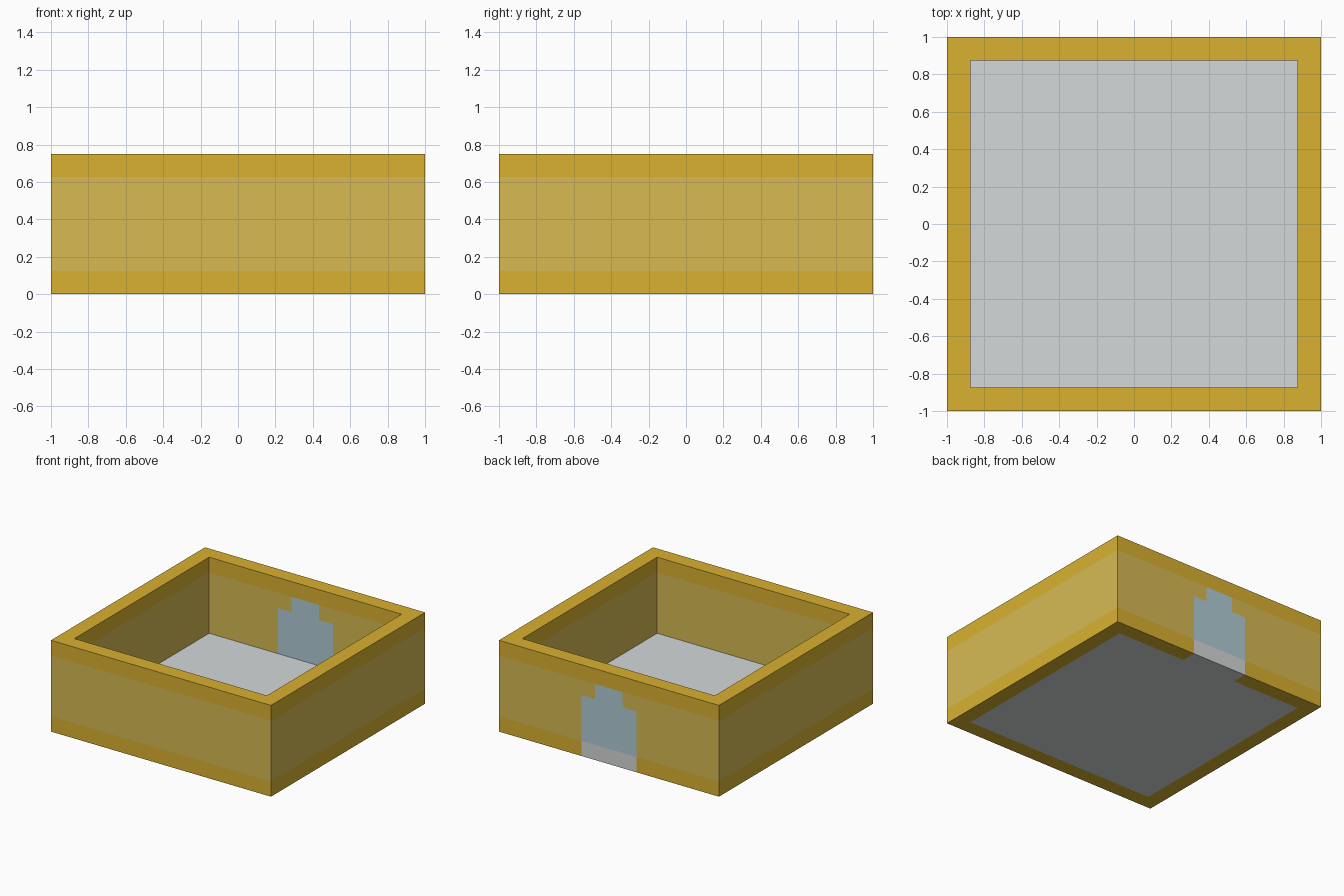
import bpy
import bmesh
from mathutils import Vector

WALL, HEIGHT = 0.125, 0.75
INNER = 1 - WALL
BAND_LOW, BAND_HIGH = WALL, HEIGHT - WALL
DOOR_HALF, DOOR_SHOULDER = 0.25, 0.5

if "Cube" in bpy.data.objects:
    bpy.data.objects.remove(bpy.data.objects["Cube"])


def material(name, srgb):
    linear = [((c / 255 + 0.055) / 1.055) ** 2.4 for c in srgb]
    mat = bpy.data.materials.new(name)
    mat.use_nodes = True
    mat.diffuse_color = (*linear, 1)
    mat.node_tree.nodes["Principled BSDF"].inputs["Base Color"].default_value = (*linear, 1)
    return mat


GOLD, TAN, GREY, BLUE = range(4)
materials = [
    material("gold trim", (217, 177, 48)),
    material("tan wall", (215, 186, 84)),
    material("grey floor", (213, 216, 216)),
    material("blue doorway", (176, 205, 213)),
]


def choose_colour(face):
    """Pick the colour of a face from its place and direction."""
    c, n = face.calc_center_median(), face.normal
    x, y, z = abs(c.x), abs(c.y), c.z
    if abs(n.z) > 0.5:
        # Rim, floor and underside; the floor runs out under the doorway
        on_floor = (x < INNER and y < INNER) or (x < DOOR_HALF and c.y > 0)
        return GREY if on_floor and z < BAND_HIGH else GOLD
    if abs(n.y) > 0.5 and c.y > 0:
        # Stepped doorway on both sides of the back wall, with a sill below
        if x < DOOR_HALF and z < BAND_LOW:
            return GREY
        if (x < DOOR_HALF and z < DOOR_SHOULDER) or (x < DOOR_HALF / 2 and z < BAND_HIGH):
            return BLUE
    return TAN if BAND_LOW < z < BAND_HIGH else GOLD


# Solid block
bm = bmesh.new()
bmesh.ops.create_cube(bm, size=2)
for v in bm.verts:
    v.co.z = HEIGHT if v.co.z > 0 else 0

# Hollow it out, leaving the rim and the floor
bm.normal_update()
top = max(bm.faces, key=lambda f: f.normal.z)
bmesh.ops.inset_region(bm, faces=[top], thickness=WALL, use_even_offset=True)
pit = bmesh.ops.extrude_discrete_faces(bm, faces=[top])["faces"][0]
bmesh.ops.translate(bm, verts=pit.verts, vec=(0, 0, BAND_LOW - HEIGHT))

# Cut along the colour borders
cuts = [("z", h) for h in (BAND_LOW, DOOR_SHOULDER, BAND_HIGH)]
for side in (-1, 1):
    cuts += [("x", side * d) for d in (DOOR_HALF / 2, DOOR_HALF, INNER)]
    cuts.append(("y", side * INNER))
for axis, place in cuts:
    normal = Vector([float(a == axis) for a in "xyz"])
    bmesh.ops.bisect_plane(bm, geom=bm.verts[:] + bm.edges[:] + bm.faces[:],
                           dist=1e-5, plane_co=normal * place, plane_no=normal)

bmesh.ops.recalc_face_normals(bm, faces=bm.faces)
bm.normal_update()
for face in bm.faces:
    face.material_index = choose_colour(face)

mesh = bpy.data.meshes.new("walled_room")
bm.to_mesh(mesh)
bm.free()
for mat in materials:
    mesh.materials.append(mat)
room = bpy.data.objects.new("walled_room", mesh)
bpy.context.collection.objects.link(room)
